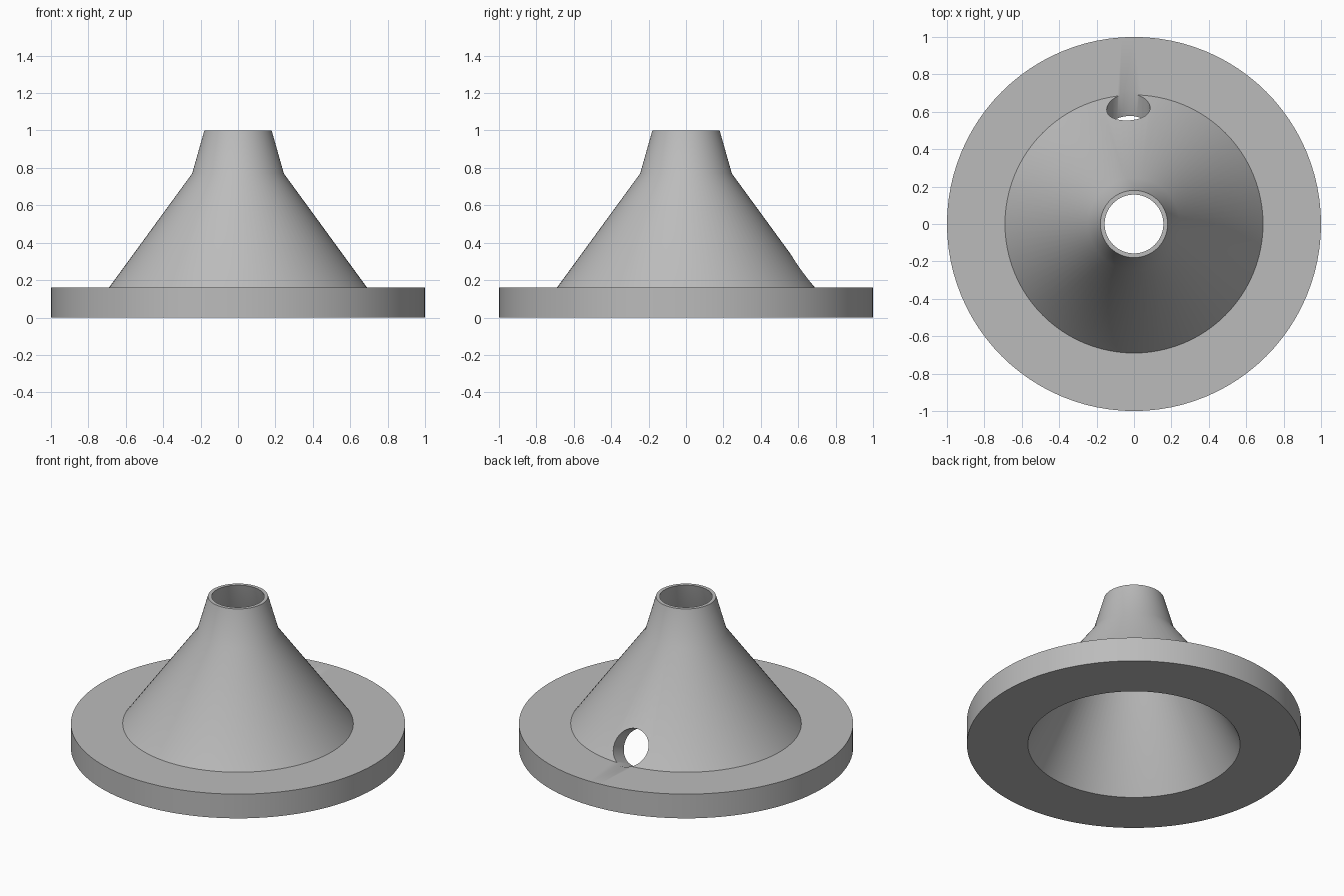
import bpy, bmesh, math
from mathutils import Vector

cube = bpy.data.objects.get("Cube")
if cube:
    bpy.data.objects.remove(cube, do_unlink=True)

# Material
grey = bpy.data.materials.new("plain grey")
grey.use_nodes = True
colour = (0.5, 0.5, 0.5, 1)
grey.diffuse_color = colour
grey.node_tree.nodes["Principled BSDF"].inputs["Base Color"].default_value = colour


def revolve(name, profile, steps=96):
    """Spin a closed (radius, height) profile around z."""
    bm = bmesh.new()
    rings = []
    for i in range(steps):
        a = 2 * math.pi * i / steps
        rings.append([bm.verts.new((r * math.cos(a), r * math.sin(a), z)) for r, z in profile])
    n = len(profile)
    for i in range(steps):
        a, b = rings[i], rings[(i + 1) % steps]
        for j in range(n):
            k = (j + 1) % n
            bm.faces.new((a[j], b[j], b[k], a[k]))
    bmesh.ops.recalc_face_normals(bm, faces=bm.faces)
    mesh = bpy.data.meshes.new(name)
    bm.to_mesh(mesh)
    bm.free()
    mesh.materials.append(grey)
    obj = bpy.data.objects.new(name, mesh)
    bpy.context.collection.objects.link(obj)
    return obj


# Hollow cone with a broad flange and a narrow neck
body = revolve("flanged_cone", [
    (1.0, 0.0), (1.0, 0.16), (0.69, 0.16), (0.245, 0.77), (0.18, 1.0),
    (0.157, 1.0), (0.22, 0.77), (0.635, 0.0)])

# Slanted round hole through the back wall
axis = Vector((0, math.cos(math.radians(21)), math.sin(math.radians(21))))
centre = Vector((-0.03, 0.625, 0.248))
bpy.ops.mesh.primitive_cylinder_add(vertices=48, radius=0.116, depth=0.7, location=centre,
                                    rotation=axis.to_track_quat('Z', 'Y').to_euler())
cutter = bpy.context.object
cutter.name = "hole_cutter"
cutter.data.materials.append(grey)

cut = body.modifiers.new("back_hole", 'BOOLEAN')
cut.operation = 'DIFFERENCE'
cut.solver = 'EXACT'
cut.object = cutter
bpy.ops.object.select_all(action='DESELECT')
body.select_set(True)
bpy.context.view_layer.objects.active = body
bpy.ops.object.modifier_apply(modifier=cut.name)
bpy.data.objects.remove(cutter, do_unlink=True)

bpy.ops.object.shade_smooth_by_angle(angle=math.radians(35))
